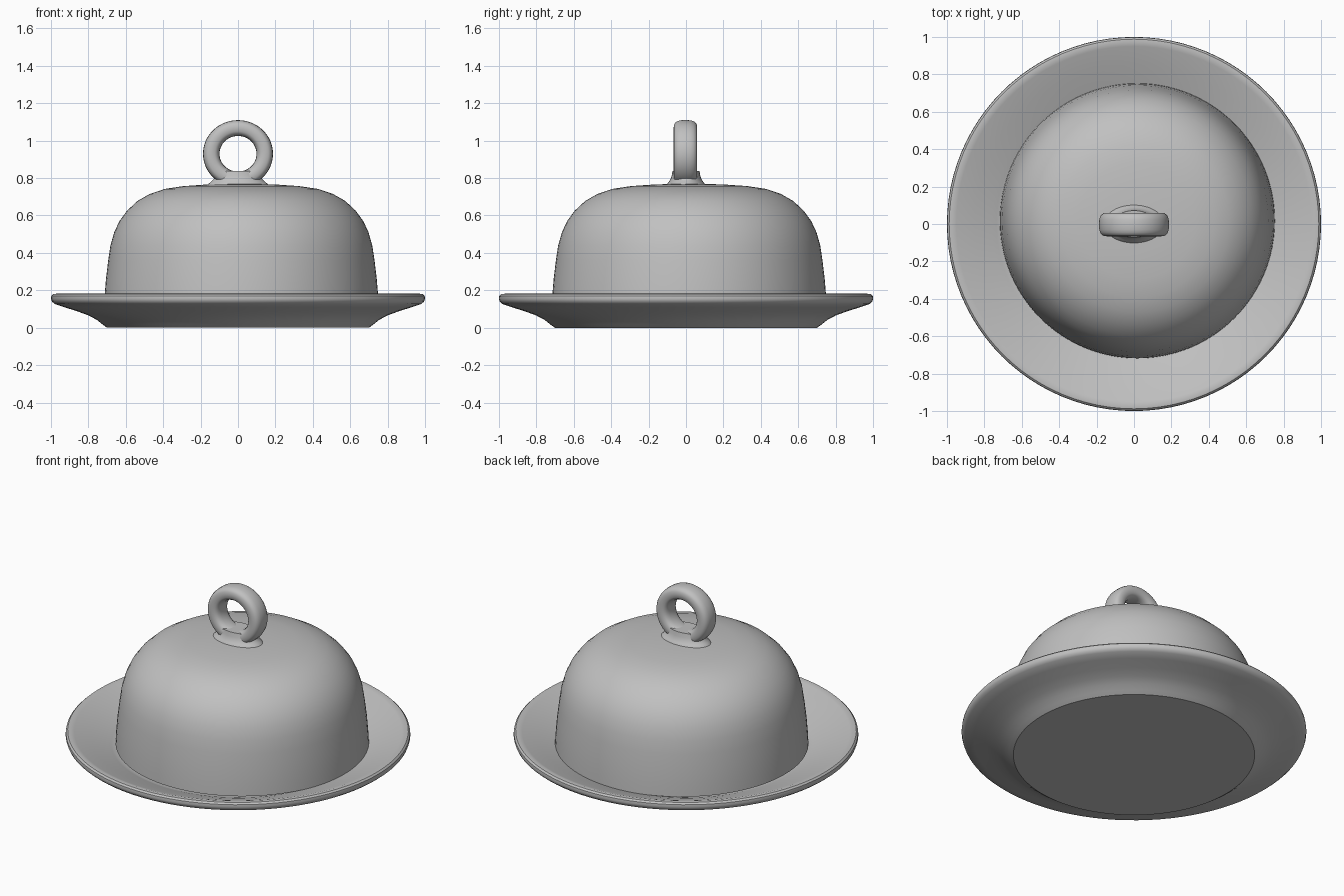
import bpy, bmesh, math

cube = bpy.data.objects.get("Cube")
if cube:
    bpy.data.objects.remove(cube)

grey = bpy.data.materials.new("plain grey")
grey.use_nodes = True
COLOUR = (0.53, 0.53, 0.53, 1)
grey.diffuse_color = COLOUR
grey.node_tree.nodes["Principled BSDF"].inputs["Base Color"].default_value = COLOUR


def finish(name, bm, angle):
    """Turn a bmesh into a smooth-shaded grey object."""
    bmesh.ops.remove_doubles(bm, verts=bm.verts, dist=1e-5)
    bmesh.ops.recalc_face_normals(bm, faces=bm.faces)
    mesh = bpy.data.meshes.new(name)
    bm.to_mesh(mesh)
    bm.free()
    obj = bpy.data.objects.new(name, mesh)
    bpy.context.collection.objects.link(obj)
    mesh.materials.append(grey)
    bpy.ops.object.select_all(action="DESELECT")
    bpy.context.view_layer.objects.active = obj
    obj.select_set(True)
    bpy.ops.object.shade_smooth_by_angle(angle=math.radians(angle))
    return obj


def lathe(name, profile, segments=96, centre=(0, 0), stretch=(1, 1), angle=35):
    """Revolve (radius, height) points around the vertical axis."""
    bm = bmesh.new()
    verts = [bm.verts.new((r, 0, z)) for r, z in profile]
    edges = [bm.edges.new(pair) for pair in zip(verts, verts[1:])]
    bmesh.ops.spin(bm, geom=verts + edges, cent=(0, 0, 0), axis=(0, 0, 1),
                   angle=math.tau, steps=segments, use_merge=True)
    for v in bm.verts:
        v.co.x = v.co.x * stretch[0] + centre[0]
        v.co.y = v.co.y * stretch[1] + centre[1]
    return finish(name, bm, angle)


# Shallow dish with a flat base, flared underside and rolled rim
lathe("plate", [
    (0, 0), (0.70, 0), (0.725, 0.018), (0.755, 0.042), (0.80, 0.066),
    (0.86, 0.088), (0.93, 0.11), (0.98, 0.127), (0.995, 0.14), (1.0, 0.155),
    (0.998, 0.17), (0.988, 0.18), (0.97, 0.182), (0.95, 0.176),
    (0.85, 0.14), (0.76, 0.105), (0.735, 0.095), (0.70, 0.08), (0, 0.075)])

# Hollow cover, sitting slightly off centre on the plate
lathe("dome_cover", [
    (0.70, 0.10), (0.735, 0.10), (0.732, 0.16), (0.724, 0.26), (0.712, 0.36),
    (0.700, 0.44), (0.680, 0.51), (0.652, 0.57), (0.612, 0.625),
    (0.555, 0.678), (0.49, 0.715), (0.41, 0.742), (0.31, 0.757),
    (0.18, 0.766), (0, 0.77), (0, 0.735), (0.30, 0.72), (0.46, 0.69),
    (0.58, 0.61), (0.65, 0.50), (0.685, 0.30), (0.70, 0.10)],
    centre=(0.018, 0.017), angle=50)

# Flared foot joining the ring to the cover
lathe("handle_foot", [
    (0, 0.755), (1.16, 0.755), (1.10, 0.768), (1.0, 0.779), (0.90, 0.793),
    (0.83, 0.812), (0.78, 0.838), (0, 0.838)],
    segments=48, stretch=(0.145, 0.092), angle=70)

# Upright ring with a wide, soft-cornered section
bm = bmesh.new()
AROUND, SECTION = 64, 20
MIDDLE, HALF_THICK, HALF_WIDE = 0.1395, 0.043, 0.063


def soft(value):
    return math.copysign(abs(value) ** 0.72, value)


rings = []
for i in range(AROUND):
    a = math.tau * i / AROUND
    loop = []
    for j in range(SECTION):
        b = math.tau * j / SECTION
        r = MIDDLE + HALF_THICK * soft(math.cos(b))
        loop.append(bm.verts.new((r * math.cos(a) * 1.025, HALF_WIDE * soft(math.sin(b)) - 0.003,
                                  0.93 + r * math.sin(a) * 0.985)))
    rings.append(loop)
for i in range(AROUND):
    p, q = rings[i], rings[(i + 1) % AROUND]
    for j in range(SECTION):
        k = (j + 1) % SECTION
        bm.faces.new((p[j], q[j], q[k], p[k]))
finish("handle_ring", bm, 60)
